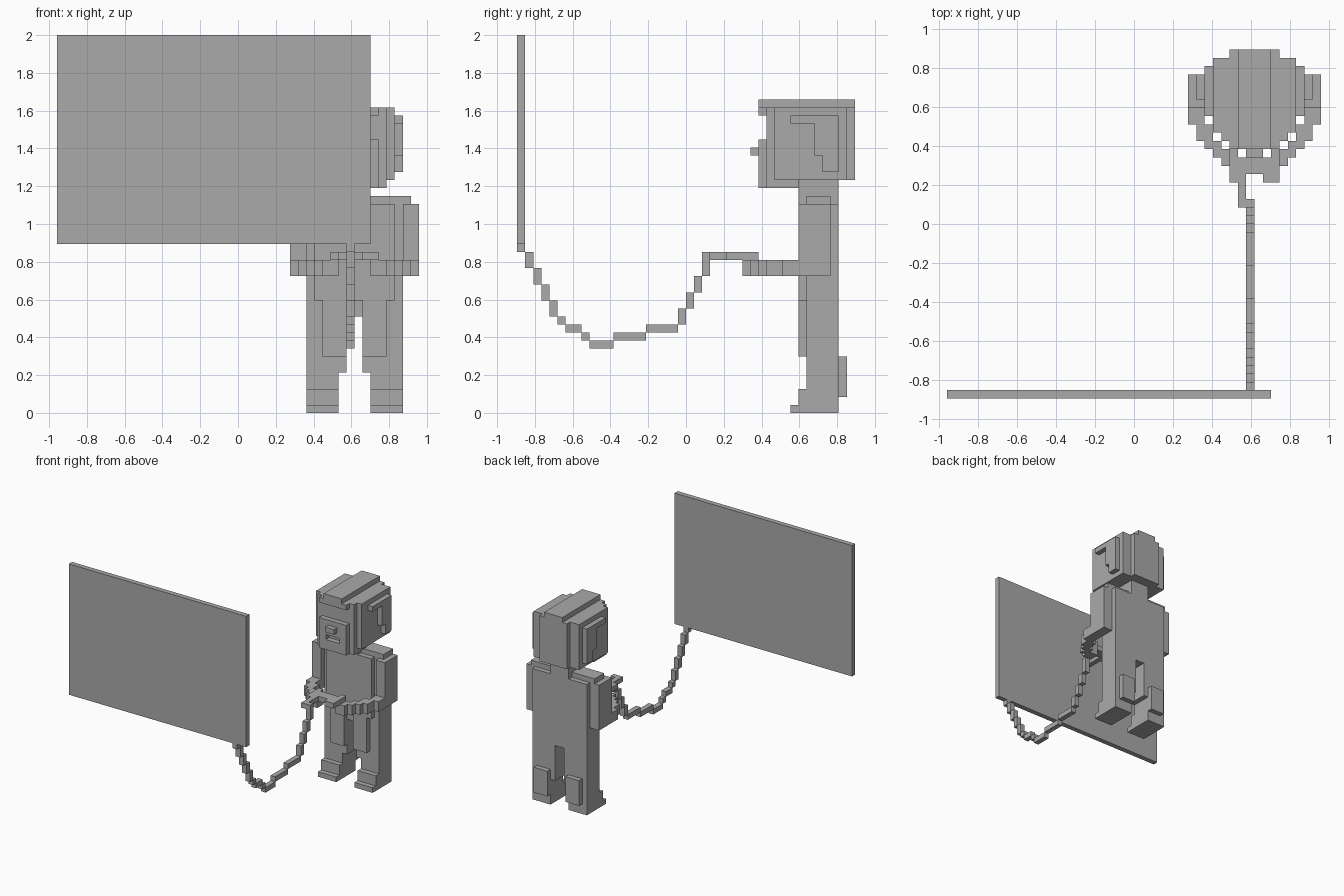
import bpy
import bmesh
from mathutils import Matrix, Vector

# The whole model sits on a block grid: one block is 1/47 of the height.
BLOCK = 2 / 47
MID_X, MID_Y = 14.5, -21      # figure's centre line, and grid start in depth

default_cube = bpy.data.objects.get("Cube")
if default_cube:
    bpy.data.objects.remove(default_cube, do_unlink=True)

grey = bpy.data.materials.new("plain_grey")
grey.use_nodes = True
colour = (0.4, 0.4, 0.4, 1)
grey.diffuse_color = colour
grey.node_tree.nodes["Principled BSDF"].inputs["Base Color"].default_value = colour


def add_block(bm, x, y, z):
    """Add one box given its ranges in blocks; x is from the figure's centre line."""
    low = Vector((x[0] + MID_X, y[0] + MID_Y, z[0])) * BLOCK
    high = Vector((x[1] + MID_X, y[1] + MID_Y, z[1])) * BLOCK
    place = Matrix.Translation((low + high) / 2) @ Matrix.Diagonal((*(high - low), 1))
    bmesh.ops.create_cube(bm, size=1, matrix=place)


def build(name, blocks, side=1):
    """Make an object from boxes; side=-1 flips them over the centre line."""
    bm = bmesh.new()
    for x, y, z in blocks:
        add_block(bm, sorted(side * v for v in x), y, z)
    mesh = bpy.data.meshes.new(name)
    bm.to_mesh(mesh)
    bm.free()
    mesh.materials.append(grey)
    part = bpy.data.objects.new(name, mesh)
    bpy.context.scene.collection.objects.link(part)
    return part


def wide(half):
    """Symmetric x range around the centre line."""
    return (-half, half)


# Screen panel
build("screen_panel", [((-37, 2), (0, 1), (21, 47))])

# Hanging cable, as (depth range, height range) steps from screen to controller
cable_steps = [
    ((0, 1), (20, 21)), ((1, 2), (18, 20)), ((2, 3), (16, 18)),
    ((3, 4), (14, 16)), ((4, 5), (12, 14)), ((5, 6), (11, 12)),
    ((6, 8), (10, 11)), ((8, 9), (9, 10)), ((9, 12), (8, 9)),
    ((12, 16), (9, 10)), ((16, 20), (10, 11)), ((20, 21), (11, 13)),
    ((21, 22), (13, 15)), ((22, 23), (15, 17)), ((23, 24), (17, 20)),
]
build("cable", [((-1, 0), depth, height) for depth, height in cable_steps])
build("cable_plug", [((-2, -1), (23, 27), (19, 20))])

# Controller
build("controller", [
    (wide(3), (27, 29), (19, 20)),
    ((-3, -1), (26, 27), (19, 20)),
    ((1, 3), (26, 27), (19, 20)),
    ((-3, -2), (29, 30), (19, 20)),
    ((2, 3), (29, 30), (19, 20)),
])

# Torso with chest and shoulders
build("torso", [
    (wide(6), (36, 40), (12, 26)),
    (wide(5), (35, 36), (14, 26)),
])
build("shoulders", [(wide(7), (36, 39), (26, 27))])
build("neck", [(wide(2), (35, 40), (26, 30))])

# Head: skull, jaw and face
build("skull", [
    (wide(4), (31, 41), (29, 38)),
    (wide(5), (32, 41), (29, 38)),
])
build("jaw", [
    (wide(4), (31, 35), (28, 29)),
    (wide(3), (30, 31), (28, 30)),
])
build("mouth_sides", [
    ((-3, -1.5), (30, 31), (30, 31)),
    ((1.5, 3), (30, 31), (30, 31)),
])
build("cheeks", [(wide(3), (30, 31), (31, 34))])
build("nose", [(wide(1), (29, 30), (32, 33))])

# Hair: fringe, crown strip, back and side plates
build("fringe", [(wide(3), (30, 31), (37, 38))])
build("crown", [(wide(2), (30, 42), (38, 39))])
build("back_hair", [(wide(3), (41, 42), (29, 38))])

# Limbs and side hair, repeated on both sides
side_hair = [
    ((5, 6), (34, 40), (36, 37)),
    ((5, 6), (37, 40), (32, 36)),
    ((5, 6), (38, 40), (30, 32)),
]
upper_arm = [((6, 8), (35, 39), (17, 26))]
forearm = [
    ((7, 8), (33, 36), (17, 19)),
    ((6, 7), (31, 36), (17, 19)),
    ((5, 6), (30, 33), (17, 19)),
    ((4, 5), (29, 31), (17, 19)),
    ((3, 4), (28, 30), (17, 19)),
    ((2, 3), (28, 30), (17, 19)),
]
leg = [
    ((1, 6), (36, 40), (5, 12)),
    ((2, 6), (36, 40), (1, 5)),
    ((1, 4), (35, 36), (7, 14)),
]
foot = [
    ((2, 6), (34, 40), (0, 1)),
    ((2, 6), (35, 40), (1, 3)),
]
calf = [((2, 5), (40, 41), (2, 7))]

limbs = {"side_hair": side_hair, "upper_arm": upper_arm, "forearm": forearm,
         "leg": leg, "foot": foot, "calf": calf}
for label, side in (("left", 1), ("right", -1)):
    for limb, blocks in limbs.items():
        build(f"{label}_{limb}", blocks, side)
